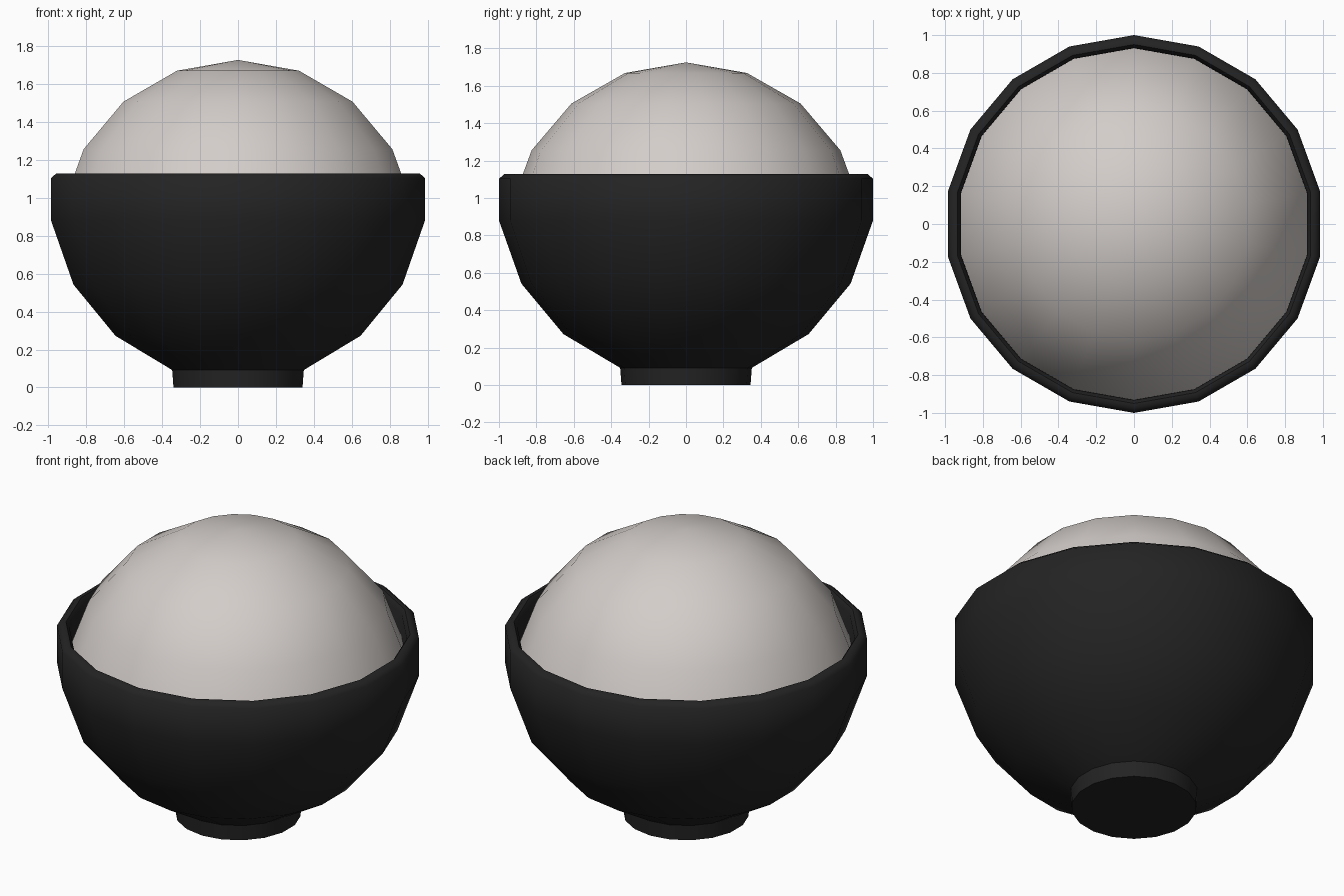
import bpy, bmesh, math

if "Cube" in bpy.data.objects:
    bpy.data.objects.remove(bpy.data.objects["Cube"])

SIDES = 18


def material(name, rgb):
    m = bpy.data.materials.new(name)
    m.diffuse_color = (*rgb, 1.0)
    m.use_nodes = True
    m.node_tree.nodes["Principled BSDF"].inputs["Base Color"].default_value = m.diffuse_color
    return m


def lathe(name, profile, mat, angle):
    """Revolve (radius, height) points around z; radius 0 makes a pole."""
    bm = bmesh.new()
    rings = []
    for r, z in profile:
        if r == 0:
            rings.append([bm.verts.new((0, 0, z))] * SIDES)
        else:
            rings.append([bm.verts.new((r * math.sin(math.tau * i / SIDES),
                                        -r * math.cos(math.tau * i / SIDES), z))
                          for i in range(SIDES)])
    for a, b in zip(rings, rings[1:]):
        for i in range(SIDES):
            j = (i + 1) % SIDES
            corners = list(dict.fromkeys((a[i], a[j], b[j], b[i])))
            bm.faces.new(corners)
    bmesh.ops.recalc_face_normals(bm, faces=bm.faces)
    me = bpy.data.meshes.new(name)
    bm.to_mesh(me)
    bm.free()
    me.materials.append(mat)
    ob = bpy.data.objects.new(name, me)
    bpy.context.collection.objects.link(ob)
    bpy.ops.object.select_all(action='DESELECT')
    ob.select_set(True)
    bpy.context.view_layer.objects.active = ob
    bpy.ops.object.shade_smooth_by_angle(angle=math.radians(angle))
    return ob


black = material("black_glaze", (0.017, 0.017, 0.017))
white = material("rice_white", (0.65, 0.61, 0.585))

# Bowl: foot, outer wall, bevelled rim, inner wall
lathe("bowl", [(0, 0), (0.345, 0), (0.352, 0.092), (0.655, 0.272), (0.88, 0.542),
               (1.0, 0.88), (1.0, 1.103), (0.972, 1.127), (0.95, 1.127),
               (0.932, 1.10), (0.93, 0.89), (0.81, 0.58), (0.60, 0.33),
               (0.32, 0.17), (0, 0.15)], black, 50)

# Rice: faceted dome whose lower edge sinks into the bowl wall
dome = [(0, 1.725)]
for k in range(1, 5):
    t = math.radians(20 * k)
    dome.append((0.953 * math.sin(t), 0.785 + 0.94 * math.cos(t)))
dome.append((0, 0.90))
lathe("rice_mound", dome, white, 40)
